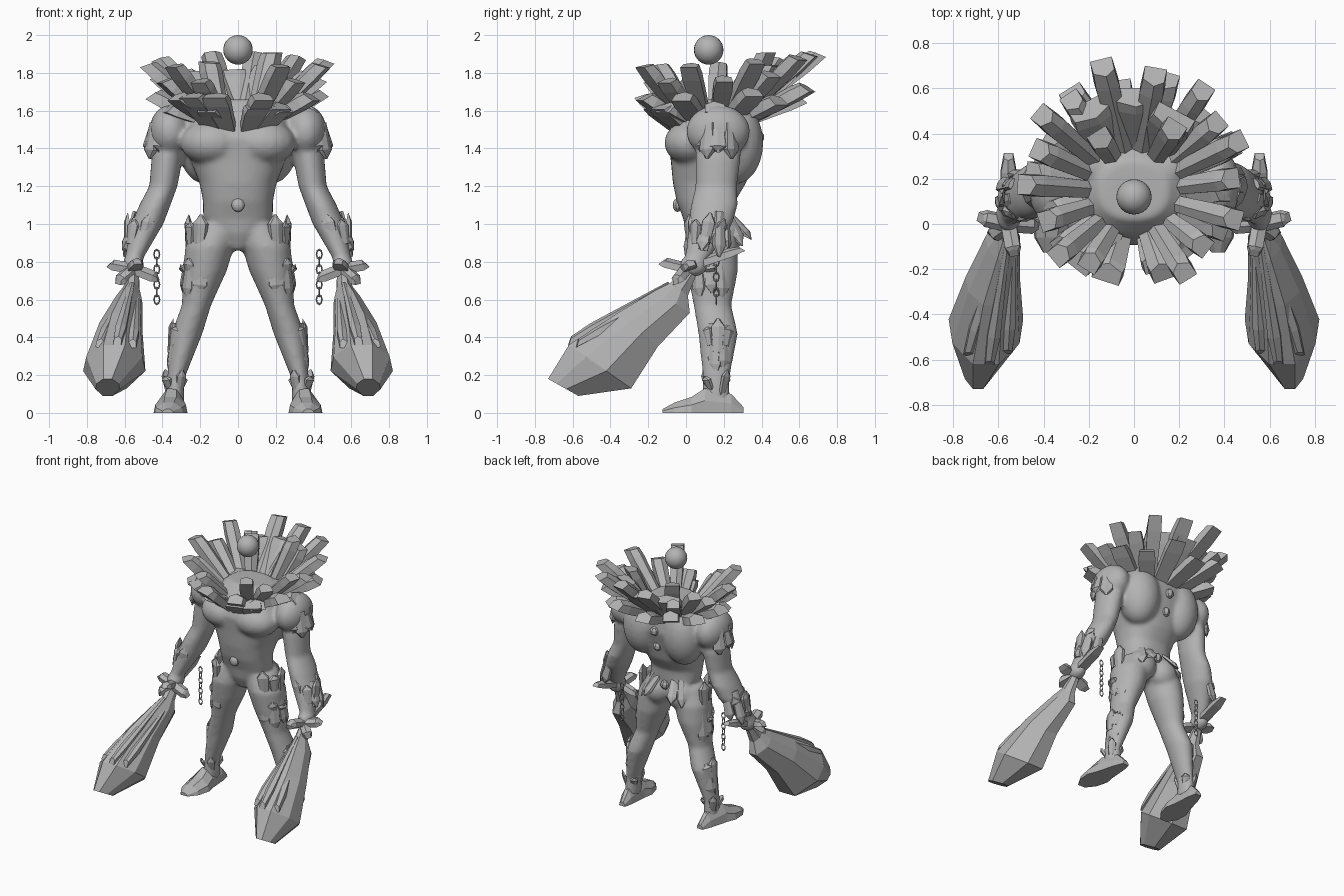
import bpy, bmesh, math
from mathutils import Vector, Matrix

if "Cube" in bpy.data.objects:
    bpy.data.objects.remove(bpy.data.objects["Cube"])

stone = bpy.data.materials.new("stone_grey")
stone.diffuse_color = (0.45, 0.45, 0.45, 1)
stone.use_nodes = True
stone.node_tree.nodes["Principled BSDF"].inputs["Base Color"].default_value = stone.diffuse_color
UP = Vector((0, 0, 1))


def finish(name, bm, mirror=False, smooth=False):
    bmesh.ops.recalc_face_normals(bm, faces=bm.faces[:])
    me = bpy.data.meshes.new(name)
    for f in bm.faces:
        f.smooth = smooth
    bm.to_mesh(me)
    bm.free()
    me.materials.append(stone)
    ob = bpy.data.objects.new(name, me)
    bpy.context.collection.objects.link(ob)
    if mirror:
        ob.modifiers.new("mirror", 'MIRROR').use_mirror_merge = False
    return ob


def loft(bm, rings):
    vs = [[bm.verts.new(p) for p in r] for r in rings]
    n = len(vs[0])
    for a, b in zip(vs, vs[1:]):
        for i in range(n):
            j = (i + 1) % n
            bm.faces.new((a[i], a[j], b[j], b[i]))
    bm.faces.new(vs[0][::-1])
    bm.faces.new(vs[-1])


def limb(bm, stations, s=1, n=24, power=1.0):
    """Stack of level ovals: x, y, z, half width, half depth. Lower power is boxier."""
    def wave(v):
        return math.copysign(abs(v) ** power, v)
    loft(bm, [[(s * x + rx * wave(math.cos(k * math.tau / n)), y + ry * wave(math.sin(k * math.tau / n)), z)
               for k in range(n)] for x, y, z, rx, ry in stations])


def ball(bm, c, r, u=20, v=14):
    m = Matrix.Translation(c) @ Matrix.Diagonal((*r, 1))
    bmesh.ops.create_uvsphere(bm, u_segments=u, v_segments=v, radius=1, matrix=m)


def shard(bm, a, b, w, d, hint, base=0.7, tip=0.85, slant=0.5):
    """Faceted five-sided crystal from a to b, its ridge facing hint."""
    a, b = Vector(a), Vector(b)
    ax = (b - a).normalized()
    u = ax.cross(Vector(hint)).normalized()
    v = u.cross(ax)
    prof = [(-1, -.7), (1, -.7), (.95, .5), (.1, 1), (-.95, .5)]
    rings = []
    for c, k, sl in ((a, base, 0), (a.lerp(b, .75), 1, 0), (b, tip, slant)):
        rings.append([c + u * (p * w * k) + v * (q * d * k) - ax * (sl * d * (q + .7)) for p, q in prof])
    loft(bm, rings)


def slivers(name, start, end, radius, flare, angles, w):
    """Armour slivers set round a limb, leaning outward toward their ends."""
    bm = bmesh.new()
    for i, deg in enumerate(angles):
        out = Vector((math.cos(math.radians(deg)), math.sin(math.radians(deg)), 0))
        lift = UP * (.035 * (i % 2))
        a = Vector(start) + out * radius + lift
        b = Vector(end) + out * (radius + flare) - lift
        shard(bm, a, b, w, w * .5, out, tip=.2, slant=.4)
    finish(name, bm, mirror=True)


# Muscular body, fused from lofted limbs and muscle masses
bm = bmesh.new()
torso = [(.10, .86, .03, .06), (.12, .95, .13, .12), (.12, 1.03, .185, .135), (.105, 1.12, .185, .155),
         (.125, 1.22, .205, .195), (.135, 1.33, .25, .215), (.145, 1.45, .30, .24), (.16, 1.58, .25, .21),
         (.15, 1.66, .15, .13)]
limb(bm, [(0, *t) for t in torso], n=36, power=.85)
for s in (1, -1):
    limb(bm, [(.32, .17, 1.58, .08, .11), (.375, .17, 1.35, .083, .12), (.395, .16, 1.2, .075, .11),
              (.44, .15, 1.1, .083, .125), (.48, .13, 1.0, .085, .115), (.55, .06, .82, .05, .065)], s)
    limb(bm, [(.10, .13, 1.0, .11, .12), (.15, .13, .88, .13, .145), (.175, .14, .75, .115, .135),
              (.22, .14, .57, .078, .10), (.27, .17, .42, .082, .105), (.33, .16, .18, .046, .07),
              (.335, .16, .05, .05, .075)], s)
    ball(bm, (s * .135, .03, 1.43), (.17, .145, .12))    # chest
    ball(bm, (s * .17, .26, 1.43), (.15, .15, .22))      # upper back
    ball(bm, (s * .36, .17, 1.49), (.11, .17, .14))      # shoulder
    ball(bm, (s * .095, .20, .93), (.105, .095, .11))    # seat
    ball(bm, (s * .555, .04, .78), (.058, .075, .06))    # fist
body = finish("body", bm)
rm = body.modifiers.new("fuse", 'REMESH')
rm.mode, rm.voxel_size, rm.use_smooth_shade = 'VOXEL', 0.013, True
sm = body.modifiers.new("soften", 'SMOOTH')
sm.factor, sm.iterations = 0.5, 9

# Head, navel stud and back studs
bm = bmesh.new()
ball(bm, (0, .12, 1.922), (.078,) * 3, 24, 16)
finish("head", bm, smooth=True)
bm = bmesh.new()
ball(bm, (0, -.045, 1.1), (.036, .025, .036), 10, 8)
finish("navel_stud", bm)
bm = bmesh.new()
for y, z in ((.38, 1.46), (.34, 1.33), (.25, 1.0)):
    ball(bm, (0, y, z), (.035,) * 3, 7, 5)
finish("back_studs", bm)


# Crystal collar: rings of shards, reaching further and higher at the back
def collar(name, angles, z_root, r_root, reach, z_tip, w, step):
    bm = bmesh.new()
    for i, deg in enumerate(angles):
        t = math.radians(deg)
        out = Vector((math.cos(t), math.sin(t), 0))
        back = max(0, out.y)
        odd = i % 2
        r = reach + .08 * back - .07 * max(0, -out.y) - .05 * odd
        root = Vector((0, .14, z_root)) + out * r_root
        tip = Vector((0, .14, z_tip + .05 * back - step * odd)) + out * r
        shard(bm, root, tip, w, min(w, .05), UP - out * .5, base=.75, tip=.9)
    finish(name, bm)


collar("collar_tall_crystals", (-58, -38, -15, 8, 26, 40, 56, 124, 140, 156, 176, 198, 220, 238),
       1.58, .19, .49, 1.85, .05, .08)
collar("collar_low_crystals", range(-70, 255, 24), 1.54, .17, .46, 1.68, .06, .06)
collar("collar_front_blocks", (-108, -72, -128, -52), 1.51, .2, .46, 1.69, .07, .06)
collar("collar_back_slabs", (90, 62, 118), 1.57, .2, .36, 1.77, .1, -.04)
collar("collar_back_spires", (104, 80), 1.6, .2, .51, 1.86, .055, 0)
collar("collar_inner_spires", (58, 122), 1.6, .18, .27, 1.88, .055, .05)

# Great clubs: top y, z, bottom y, z, centre x, half width
bm = bmesh.new()
prof = [(-.35, 1), (.35, 1), (.9, .72), (1, .4), (.4, 0), (-.4, 0), (-1, .4), (-.9, .72)]
rings = []
for ty, tz, by, bz, cx, hw in [(.03, .80, .05, .72, .555, .03), (-.08, .69, .01, .62, .565, .045),
                               (-.16, .65, .02, .53, .58, .075), (-.36, .53, -.15, .35, .625, .12),
                               (-.62, .36, -.29, .13, .655, .165), (-.73, .18, -.57, .09, .69, .065)]:
    rings.append([(cx + hw * p, by + (ty - by) * q, bz + (tz - bz) * q) for p, q in prof])
loft(bm, rings)
finish("club_head", bm, mirror=True)

# Raised strips along the club face
bm = bmesh.new()
for x0, x1, drop in ((.56, .64, 0), (.59, .735, .04), (.535, .56, .05)):
    shard(bm, (x0, -.09, .685 - drop), (x1, -.63 + drop, .37 - drop * .3), .03, .028, (0, -.5, .8),
          base=.4, tip=.7, slant=.8)
finish("club_ridges", bm, mirror=True)

# Club grip and crossguard spikes
bm = bmesh.new()
hub = (.555, .0, .765)
for end in ((.555, .31, .87), (.69, .03, .79), (.415, -.01, .71), (.53, -.14, .80), (.64, -.06, .69)):
    shard(bm, hub, end, .035, .03, (0, -.3, 1), base=1, tip=.6)
finish("club_grip_and_guard", bm, mirror=True)

# Armour slivers on the limbs
slivers("shoulder_plates", (.37, .17, 1.50), (.385, .17, 1.38), .09, .015, (-75, -35, 0, 45), .045)
slivers("forearm_plates", (.53, .09, .86), (.48, .13, 1.06), .06, .045, (-100, -50, 0, 50), .035)
slivers("elbow_plates", (.47, .14, 1.03), (.51, .12, .86), .08, .03, (-20, 30, 75), .035)
slivers("hip_plates", (.15, .13, .86), (.13, .13, 1.05), .115, .02, (-60, -25, 10), .042)
slivers("thigh_plates", (.165, .13, .82), (.19, .14, .63), .105, .0, (-80, -40, 0, 30), .04)
slivers("knee_spikes", (.19, .14, .70), (.18, .14, .82), .08, .05, (-50, -10), .035)
slivers("shin_plates", (.30, .17, .32), (.26, .17, .50), .06, .025, (-110, -50, 0, 40), .038)
slivers("calf_plates", (.27, .17, .44), (.31, .17, .22), .07, -.015, (-70, -20, 30), .038)
slivers("ankle_spikes", (.335, .16, .09), (.335, .16, .23), .04, .04, (-120, -50, 50, 130), .028)
slivers("hip_belt_spikes", (0, .11, 1.05), (.02, .17, .92), .14, .06, (62, 40), .035)

# Feet: y, half width, top height
bm = bmesh.new()
rings = []
for y, hw, top in [(-.125, .03, .02), (-.06, .075, .055), (.03, .09, .085), (.10, .07, .13),
                   (.24, .045, .10), (.305, .025, .03)]:
    cx = .36 - y * .1
    rings.append([(cx + hw * p, y, top * q) for p, q in
                  ((-1, 0), (1, 0), (.9, .5), (.35, 1), (-.35, 1), (-.9, .5))])
loft(bm, rings)
finish("foot", bm, mirror=True)

# Hanging wrist chains of alternating links
for i in range(7):
    bpy.ops.mesh.primitive_torus_add(major_segments=8, minor_segments=4, major_radius=.015, minor_radius=.004)
    link = bpy.context.object
    link.name = "chain_link"
    turn = Matrix.Rotation(math.pi / 2 * (i % 2), 4, 'Z') @ Matrix.Rotation(math.pi / 2, 4, 'X')
    link.data.transform(Matrix.Translation((.43, .16, .84 - .04 * i)) @ Matrix.Diagonal((1, 1, 1.6, 1)) @ turn)
    link.data.materials.append(stone)
    link.modifiers.new("mirror", 'MIRROR').use_mirror_merge = False
